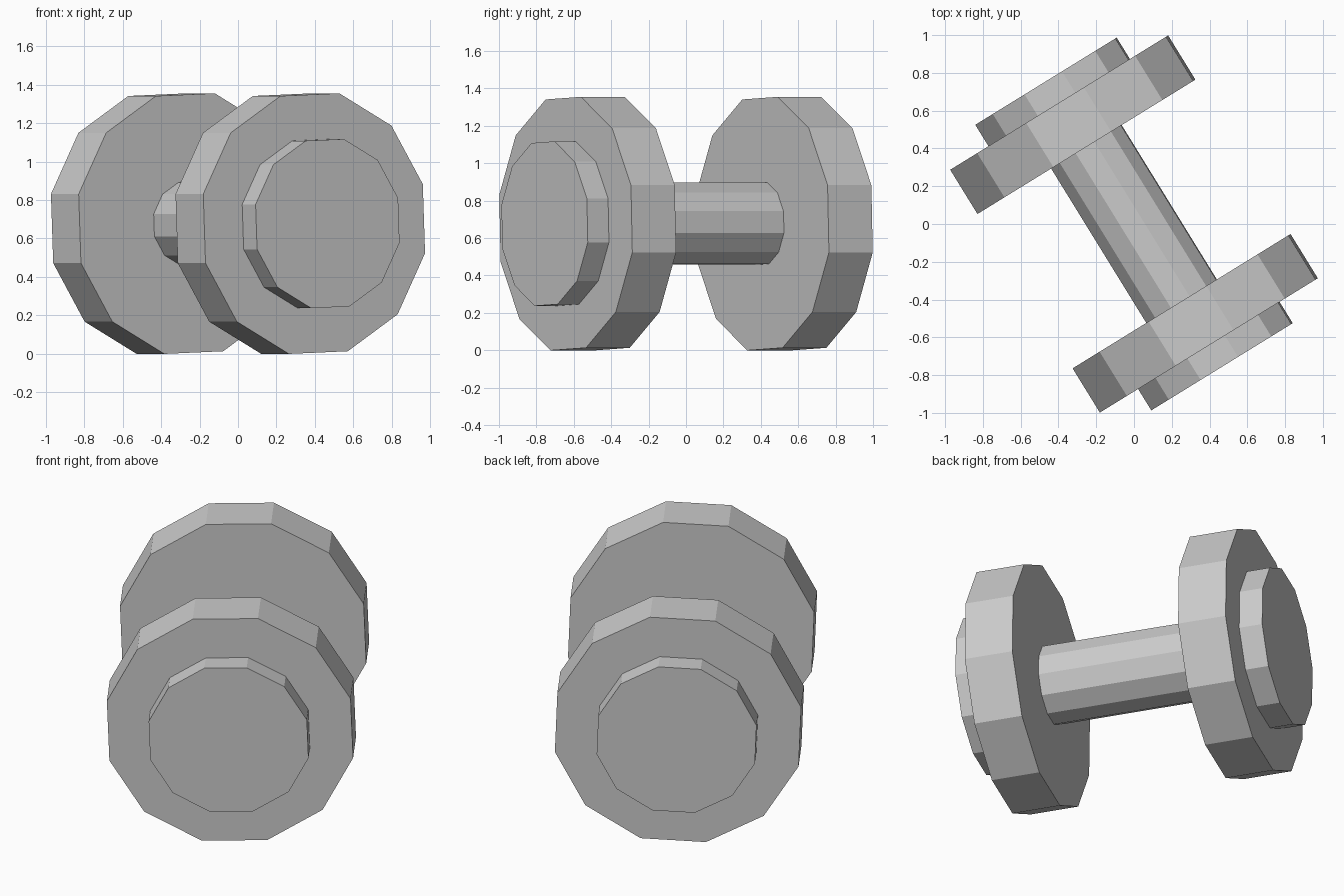
import bpy
import bmesh
import math
from mathutils import Matrix, Vector

cube = bpy.data.objects.get("Cube")
if cube:
    bpy.data.objects.remove(cube, do_unlink=True)

# One plain grey for the whole dumbbell
GREY = (0.6, 0.6, 0.6, 1.0)
grey = bpy.data.materials.new("plain_grey")
grey.use_nodes = True
grey.diffuse_color = GREY
grey.node_tree.nodes["Principled BSDF"].inputs["Base Color"].default_value = GREY

# Frame of the bar: across, up, and along the bar towards the front
TURN = math.radians(31.65)
CENTRE_Z = 0.677
across = Vector((math.cos(TURN), math.sin(TURN), 0))
up = Vector((0, 0, 1))
along = across.cross(up)
frame = Matrix((across, up, along)).transposed().to_4x4()
roll = Matrix.Rotation(math.radians(-12.8), 4, "Z")


def disc(name, radius, start, end):
    """Twelve-sided prism lying along the bar between two distances."""
    bm = bmesh.new()
    bmesh.ops.create_cone(bm, cap_ends=True, segments=12, radius1=radius,
                          radius2=radius, depth=abs(end - start))
    centre = along * (start + end) / 2 + up * CENTRE_Z
    bmesh.ops.transform(bm, verts=bm.verts,
                        matrix=Matrix.Translation(centre) @ frame @ roll)
    mesh = bpy.data.meshes.new(name)
    bm.to_mesh(mesh)
    bm.free()
    mesh.materials.append(grey)
    obj = bpy.data.objects.new(name, mesh)
    bpy.context.collection.objects.link(obj)


# Handle, then a large weight and a smaller outer weight at each end
disc("handle", 0.225, -0.49, 0.49)
for end, side in (("front", 1), ("back", -1)):
    disc(end + "_large_weight", 0.695, side * 0.48, side * 0.755)
    disc(end + "_small_weight", 0.451, side * 0.75, side * 0.888)
